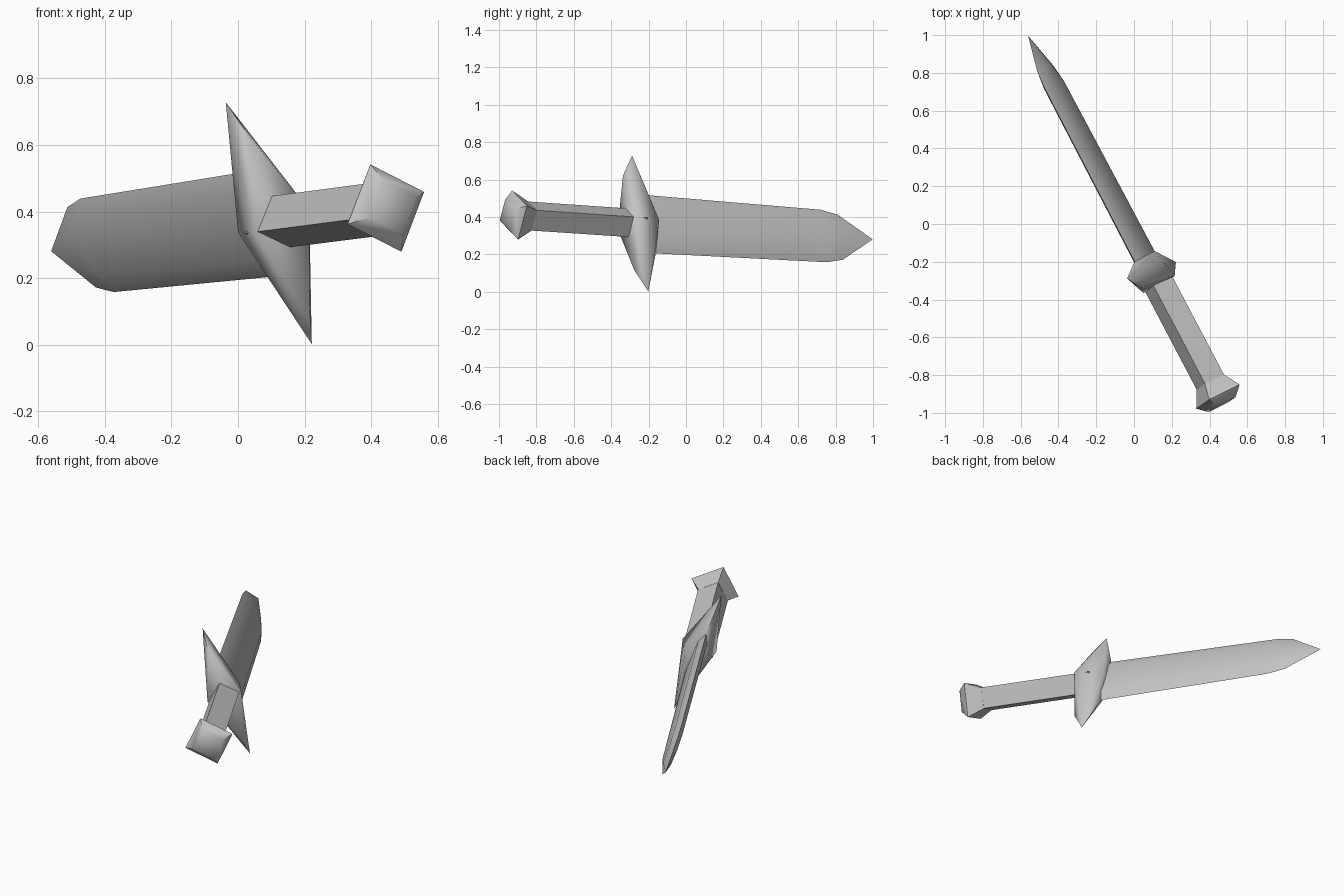
import bpy, bmesh, math
from mathutils import Matrix, Vector

cube = bpy.data.objects.get("Cube")
if cube:
    bpy.data.objects.remove(cube, do_unlink=True)

# Local frame: x = blade width, y = thickness, z = along the weapon to the tip
along = Vector((-0.465, 0.884, -0.06)).normalized()
width = Vector((-0.33, -0.117, 0.936))
width = (width - along * width.dot(along)).normalized()
thick = along.cross(width)
pose = Matrix((width, thick, along)).transposed().to_4x4()
pose.translation = (0.0925, -0.245, 0.365)

metal = bpy.data.materials.new("grey_metal")
metal.use_nodes = True
grey = (0.55, 0.55, 0.55, 1)
metal.diffuse_color = grey
metal.node_tree.nodes["Principled BSDF"].inputs["Base Color"].default_value = grey


def finish(name, bm):
    """Turn the bmesh into a posed, smooth shaded object."""
    bmesh.ops.recalc_face_normals(bm, faces=bm.faces)
    mesh = bpy.data.meshes.new(name)
    bm.to_mesh(mesh)
    bm.free()
    mesh.materials.append(metal)
    obj = bpy.data.objects.new(name, mesh)
    bpy.context.collection.objects.link(obj)
    obj.matrix_world = pose
    bpy.ops.object.select_all(action='DESELECT')
    obj.select_set(True)
    bpy.context.view_layer.objects.active = obj
    bpy.ops.object.shade_smooth_by_angle(angle=math.radians(60))


def loft(name, sections, tip=None):
    """Skin a list of (height, outline) sections, with an optional end point."""
    bm = bmesh.new()
    rings = [[bm.verts.new((x, y, h)) for x, y in outline] for h, outline in sections]
    count = len(rings[0])
    for low, high in zip(rings, rings[1:]):
        for i in range(count):
            j = (i + 1) % count
            bm.faces.new((low[i], low[j], high[j], high[i]))
    bm.faces.new(rings[0])
    if tip is None:
        bm.faces.new(rings[-1])
    else:
        end = bm.verts.new((0, 0, tip))
        for i in range(count):
            bm.faces.new((rings[-1][i], rings[-1][(i + 1) % count], end))
    finish(name, bm)


def diamond(w, t):
    return [(w, 0), (0, t), (-w, 0), (0, -t)]


def bevelled(edge, flat, t):
    """Flat blade section with two sharpened edges."""
    return [(edge, 0), (flat, t), (-flat, t), (-edge, 0), (-flat, -t), (flat, -t)]


# Blade
loft("blade", [(0, bevelled(0.167, 0.11, 0.026)),
               (1.11, bevelled(0.15, 0.095, 0.025)),
               (1.21, bevelled(0.129, 0.05, 0.024))], tip=1.407)

# Grip and pommel
loft("grip", [(-0.68, diamond(0.083, 0.088)), (0, diamond(0.082, 0.088))])
loft("pommel", [(-0.805, diamond(0.087, 0.087)),
                (-0.757, diamond(0.14, 0.14)),
                (-0.67, diamond(0.085, 0.088))])

# Crossguard: pointed at both ends, broader on the grip side
guard = bmesh.new()
for side in (1, -1):
    for point in ((0.388, 0, 0), (0.27, 0, -0.07), (0.16, 0, 0.075),
                  (0, 0.1, -0.085), (0, 0.067, 0.08)):
        guard.verts.new([side * point[0], side * point[1], point[2]])
bmesh.ops.convex_hull(guard, input=guard.verts)
finish("crossguard", guard)
